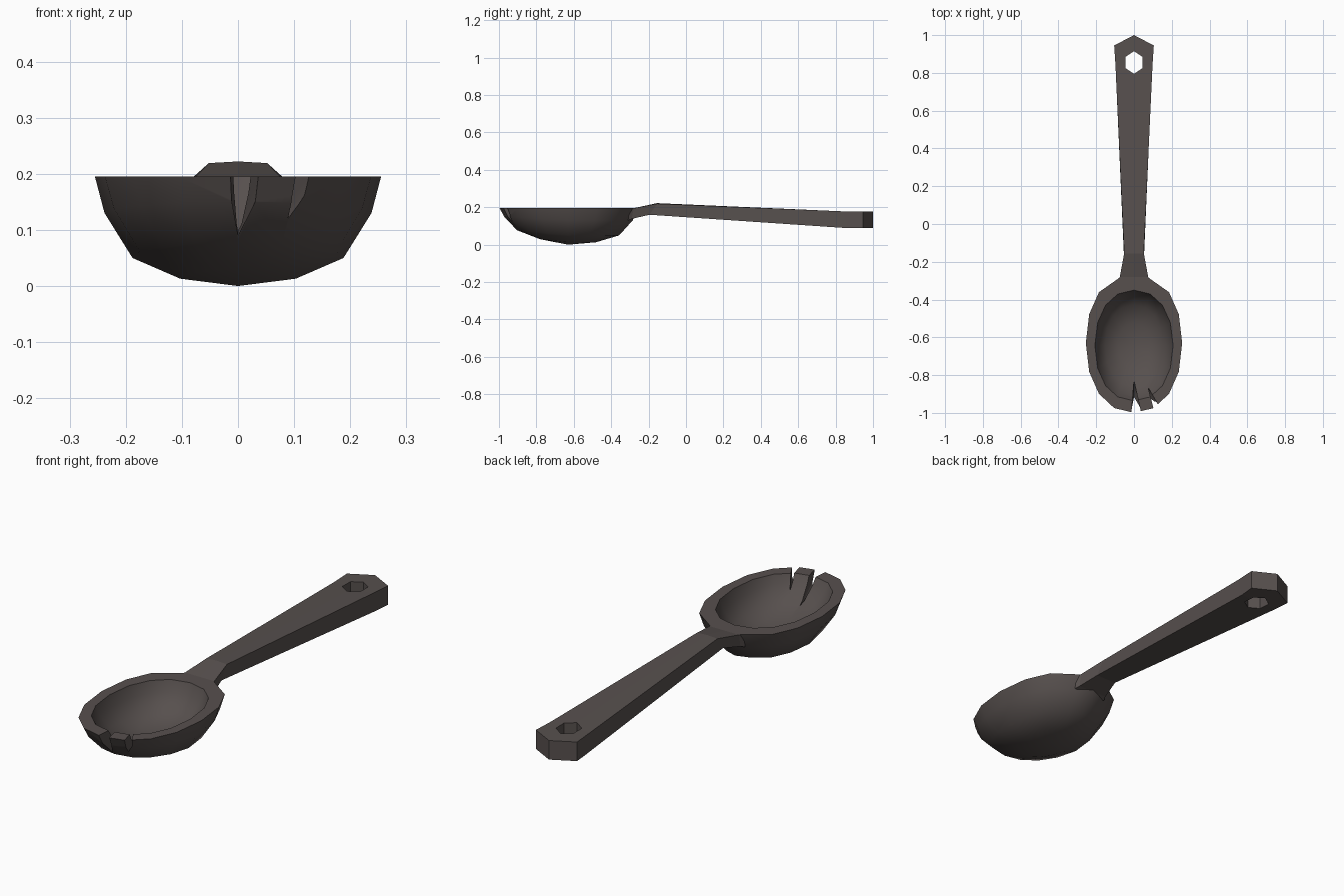
import bpy, bmesh
from math import sin, cos, tau, copysign

if "Cube" in bpy.data.objects:
    bpy.data.objects.remove(bpy.data.objects["Cube"])

mat = bpy.data.materials.new("dark_wood")
mat.diffuse_color = (0.095, 0.08, 0.076, 1)
mat.use_nodes = True
mat.node_tree.nodes["Principled BSDF"].inputs["Base Color"].default_value = mat.diffuse_color


def finish(bm, name):
    bmesh.ops.recalc_face_normals(bm, faces=bm.faces)
    me = bpy.data.meshes.new(name)
    bm.to_mesh(me)
    bm.free()
    ob = bpy.data.objects.new(name, me)
    bpy.context.collection.objects.link(ob)
    me.materials.append(mat)
    return ob


def hull(points, name):
    bm = bmesh.new()
    for p in points:
        bm.verts.new(p)
    bmesh.ops.convex_hull(bm, input=bm.verts)
    ob = finish(bm, name)
    ob.hide_render = True
    return ob


def cut(ob, cutter):
    m = ob.modifiers.new("cut", 'BOOLEAN')
    m.operation, m.solver, m.object = 'DIFFERENCE', 'EXACT', cutter
    bpy.context.view_layer.objects.active = ob
    bpy.ops.object.modifier_apply(modifier=m.name)
    bpy.data.objects.remove(cutter)


def shade(ob, angle):
    bpy.ops.object.select_all(action='DESELECT')
    ob.select_set(True)
    bpy.context.view_layer.objects.active = ob
    bpy.ops.object.shade_smooth_by_angle(angle=angle)


# Bowl: outer shell down to the bottom, inner shell back up to the rim
N, RIM = 16, 0.195
PROFILE = [(1, 1), (0.933, 0.667), (0.737, 0.256), (0.404, 0.067)]  # scale, height
LIFT = [0, 0.02, 0.027, 0.016]  # the front of the bowl is a little shallower


def soft(v):
    return copysign(abs(v) ** 0.92, v)


def shell(bm, rx, ry, yc, floor, outer):
    rings = []
    for (s, h), lift in zip(PROFILE, LIFT):
        ring = []
        for i in range(N):
            a = tau * i / N
            x, y = soft(cos(a)), soft(sin(a))
            if outer and y > 0.9:
                x *= 0.75
            z = floor + (RIM - floor) * h + lift * max(0, -y)
            ring.append(bm.verts.new((rx * s * x, yc + ry * s * y, z)))
        rings.append(ring)
    for a, b in zip(rings, rings[1:]):
        bridge(bm, a, b)
    pole = bm.verts.new((0, yc, floor))
    for i in range(N):
        bm.faces.new((rings[-1][i], rings[-1][(i + 1) % N], pole))
    return rings[0]


def bridge(bm, a, b):
    n = len(a)
    for i in range(n):
        bm.faces.new((a[i], a[(i + 1) % n], b[(i + 1) % n], b[i]))


bm = bmesh.new()
outer = shell(bm, 0.255, 0.37, -0.63, 0.0, True)
inner = shell(bm, 0.207, 0.293, -0.643, 0.045, False)
bridge(bm, outer, inner)
bowl = finish(bm, "bowl")

# Two chipped notches in the front lip
cut(bowl, hull([(-0.02, -1.08, 0.2), (0.056, -1.08, 0.2), (0, -0.83, 0.2),
                (0, -1.08, 0.09), (0, -0.83, 0.09)], "notch_cutter_a"))
cut(bowl, hull([(0.122, -1.05, 0.2), (0.158, -1.01, 0.2), (0.075, -0.865, 0.2),
                (0.118, -1.05, 0.12), (0.075, -0.865, 0.12)], "notch_cutter_b"))
shade(bowl, 0.7)

# Handle: lofted sections (half width, top y, top z, bottom y, bottom z, tip offset)
SECTIONS = [(0.085, -0.30, 0.194, -0.31, 0.13, 0),
            (0.075, -0.28, 0.195, -0.29, 0.138, 0),
            (0.052, -0.155, 0.219, -0.195, 0.16, 0),
            (0.098, 0.84, 0.178, 0.87, 0.088, 0),
            (0.105, 0.945, 0.176, 0.945, 0.088, 0.055)]
bm = bmesh.new()
loops = []
for w, yt, zt, yb, zb, tip in SECTIONS:
    crown = 0.003 if zt > 0.2 else 0
    loops.append([bm.verts.new(p) for p in (
        (-w, yt, zt), (0, yt + tip, zt + crown), (w, yt, zt),
        (w, yb, zb), (0, yb + tip, zb), (-w, yb, zb))])
for a, b in zip(loops, loops[1:]):
    bridge(bm, a, b)
bm.faces.new(loops[0])
l = loops[-1]
bm.faces.new((l[0], l[1], l[4], l[5]))
bm.faces.new((l[1], l[2], l[3], l[4]))
handle = finish(bm, "handle")

# Hexagonal hanging hole
hexagon = [(0.052 * sin(tau * i / 6), 0.855 + 0.06 * cos(tau * i / 6)) for i in range(6)]
cut(handle, hull([(x, y, z) for x, y in hexagon for z in (0, 0.3)], "hole_cutter"))
